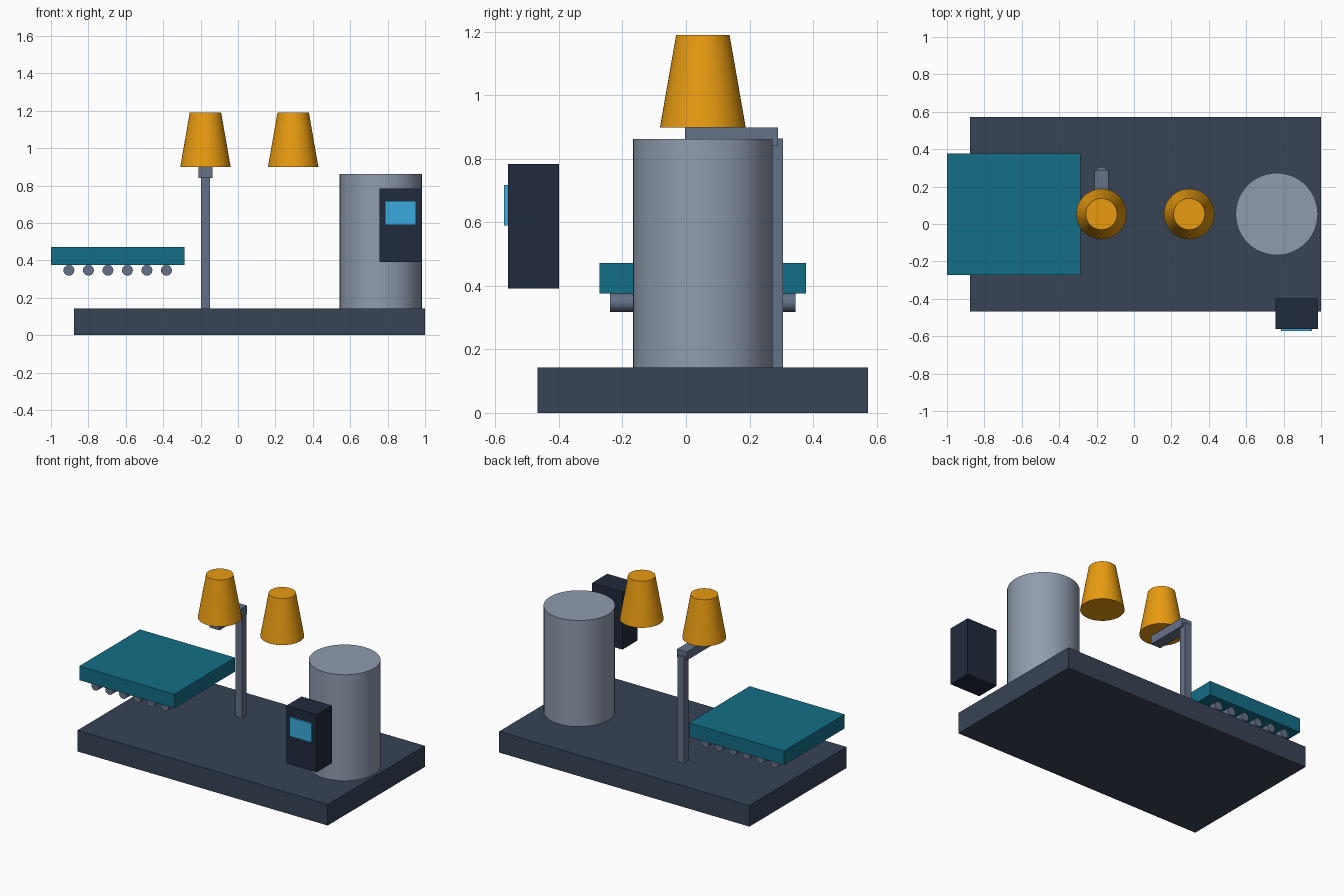
import bpy, math

if "Cube" in bpy.data.objects:
    bpy.data.objects.remove(bpy.data.objects["Cube"])


def material(name, r, g, b):
    """Material from 0-255 display colours."""
    m = bpy.data.materials.new(name)
    m.diffuse_color = [(c / 255) ** 2.2 for c in (r, g, b)] + [1]
    m.use_nodes = True
    m.node_tree.nodes["Principled BSDF"].inputs["Base Color"].default_value = m.diffuse_color
    return m


SLATE = material("slate", 58, 69, 86)
STEEL = material("steel", 142, 154, 172)
DARK_STEEL = material("dark_steel", 100, 112, 134)
TEAL = material("teal", 26, 110, 134)
AMBER = material("amber", 232, 154, 24)
NAVY = material("navy", 38, 46, 62)
BLUE = material("blue", 60, 170, 222)


def finish(name, mat):
    ob = bpy.context.object
    ob.name = ob.data.name = name
    ob.data.materials.append(mat)
    return ob


def box(name, x, y, z, mat):
    """Box from (min, max) ranges on each axis."""
    bpy.ops.mesh.primitive_cube_add(size=1, location=[sum(r) / 2 for r in (x, y, z)])
    ob = finish(name, mat)
    ob.scale = [r[1] - r[0] for r in (x, y, z)]
    bpy.ops.object.transform_apply(location=False, rotation=False, scale=True)
    return ob


def cone(name, centre, r1, r2, depth, mat, sides=48, rot=(0, 0, 0)):
    bpy.ops.mesh.primitive_cone_add(vertices=sides, radius1=r1, radius2=r2, depth=depth,
                                    location=centre, rotation=rot)
    ob = finish(name, mat)
    bpy.ops.object.shade_smooth_by_angle(angle=math.radians(35))
    return ob


MID_Y = 0.053

# Base slab and tank
box("base", (-0.877, 1.0), (-0.467, 0.573), (0, 0.143), SLATE)
cone("tank", (0.763, MID_Y, 0.502), 0.22, 0.22, 0.72, STEEL)

# Raised conveyor bed with rollers underneath
box("conveyor_bed", (-1.0, -0.287), (-0.272, 0.378), (0.376, 0.471), TEAL)
for i in range(6):
    cone(f"roller_{i + 1}", (-0.904 + i * 0.1043, MID_Y, 0.347), 0.029, 0.029, 0.583,
         DARK_STEEL, 24, (math.pi / 2, 0, 0))

# Post and arm behind the left hopper
box("post", (-0.199, -0.149), (0.255, 0.305), (0.143, 0.863), DARK_STEEL)
box("arm", (-0.211, -0.137), (-0.003, 0.29), (0.841, 0.898), DARK_STEEL)

# Tapered hoppers
for side, x in (("left", -0.174), ("right", 0.295)):
    cone(f"hopper_{side}", (x, MID_Y, 1.044), 0.135, 0.084, 0.292, AMBER)

# Control box with screen
box("control_box", (0.756, 0.983), (-0.561, -0.399), (0.392, 0.783), NAVY)
box("screen", (0.786, 0.952), (-0.573, -0.555), (0.589, 0.717), BLUE)
